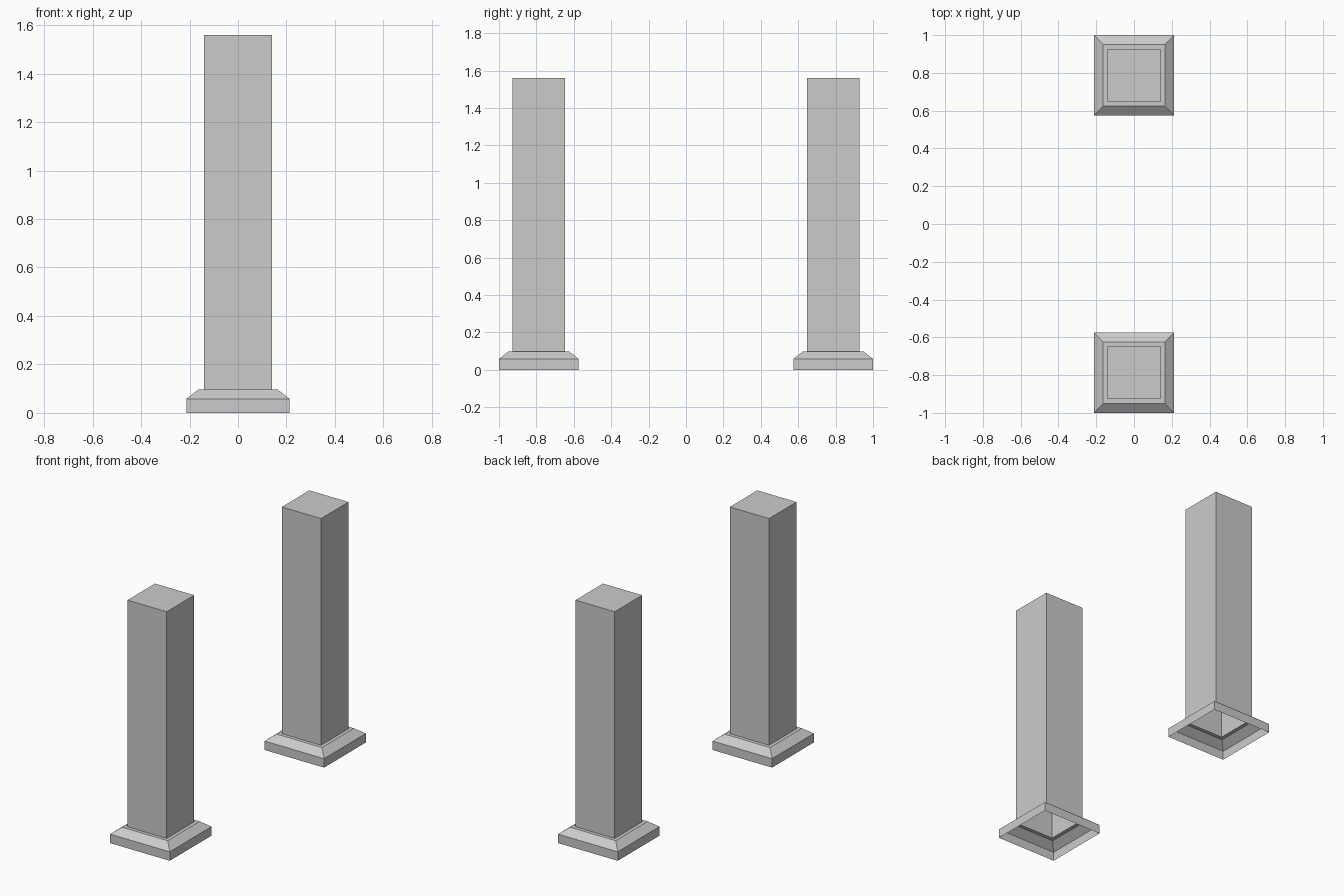
import bpy
import bmesh

cube = bpy.data.objects.get("Cube")
if cube:
    bpy.data.objects.remove(cube)

# Single stone colour
stone = bpy.data.materials.new("grey_stone")
stone.use_nodes = True
GREY = (0.6, 0.6, 0.6, 1.0)
stone.diffuse_color = GREY
stone.node_tree.nodes["Principled BSDF"].inputs["Base Color"].default_value = GREY

# Half width and height of each square section, from the open foot to the cap
PROFILE = [(0.213, 0.0), (0.213, 0.058), (0.163, 0.097), (0.14, 0.097), (0.14, 1.56)]
CORNERS = [(-1, -1), (1, -1), (1, 1), (-1, 1)]


def make_pillar(name, y):
    """Hollow square pillar on a chamfered plinth, open underneath."""
    bm = bmesh.new()
    rings = [[bm.verts.new((sx * h, sy * h, z)) for sx, sy in CORNERS]
             for h, z in PROFILE]
    for low, high in zip(rings, rings[1:]):
        for i in range(4):
            j = (i + 1) % 4
            bm.faces.new((low[i], low[j], high[j], high[i]))
    bm.faces.new(rings[-1])
    mesh = bpy.data.meshes.new(name)
    bm.to_mesh(mesh)
    bm.free()
    mesh.materials.append(stone)
    obj = bpy.data.objects.new(name, mesh)
    obj.location.y = y
    bpy.context.collection.objects.link(obj)


# Matching pair
make_pillar("front_pillar", -0.787)
make_pillar("back_pillar", 0.787)
